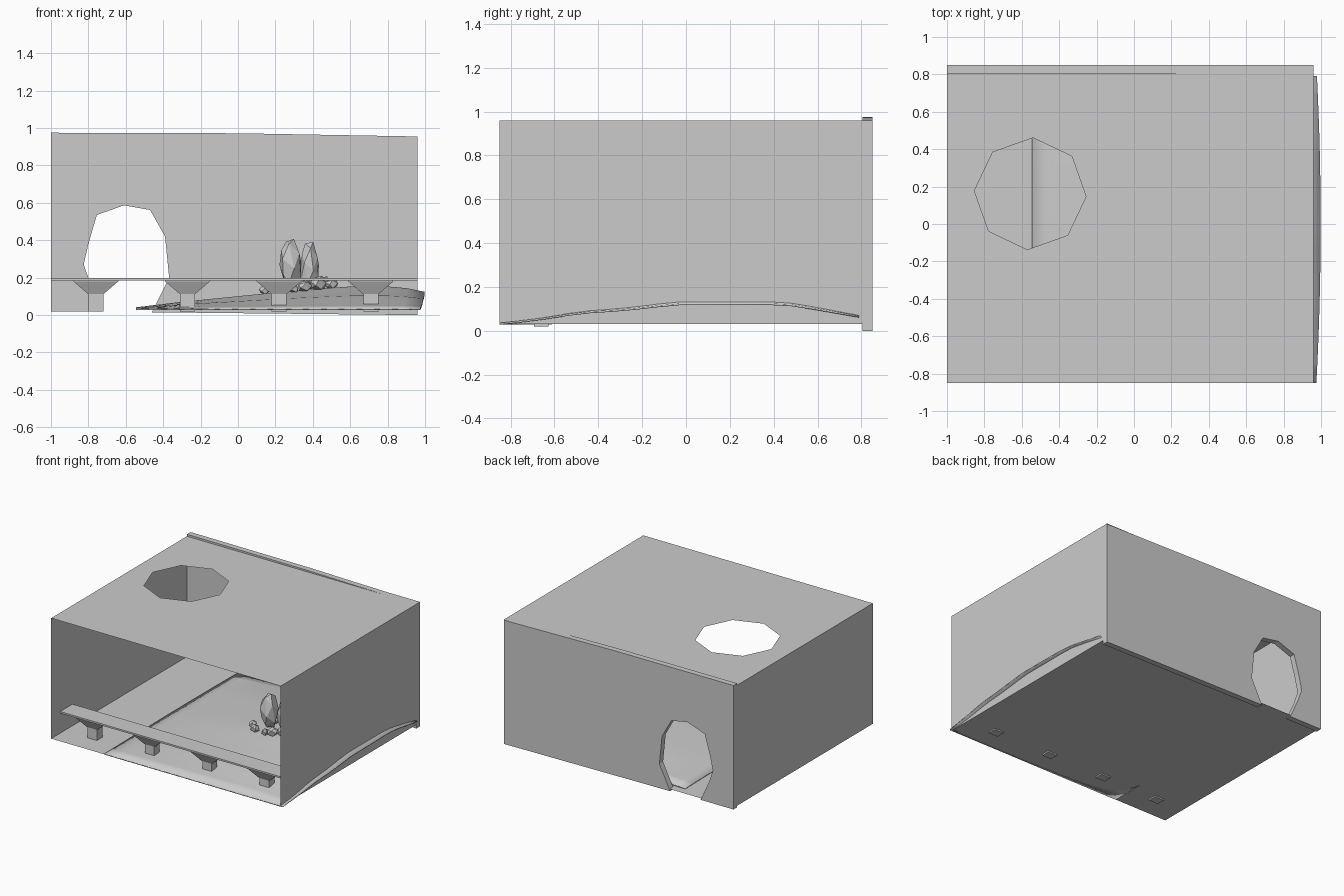
import bpy, bmesh, math, random
from mathutils import Vector

if "Cube" in bpy.data.objects:
    bpy.data.objects.remove(bpy.data.objects["Cube"])

random.seed(4)


def finish(name, bm, smooth=False):
    bmesh.ops.recalc_face_normals(bm, faces=bm.faces)
    me = bpy.data.meshes.new(name)
    bm.to_mesh(me)
    bm.free()
    ob = bpy.data.objects.new(name, me)
    bpy.context.collection.objects.link(ob)
    for p in me.polygons:
        p.use_smooth = smooth
    return ob


def extrude_y(name, outline, y0, y1):
    """Extrude an x-z outline from y0 to y1."""
    bm = bmesh.new()
    f = bm.faces.new([bm.verts.new((x, y0, z)) for x, z in outline])
    r = bmesh.ops.extrude_face_region(bm, geom=[f])
    verts = [v for v in r["geom"] if isinstance(v, bmesh.types.BMVert)]
    bmesh.ops.translate(bm, verts=verts, vec=(0, y1 - y0, 0))
    return finish(name, bm)


def sheet(name, points):
    bm = bmesh.new()
    bm.faces.new([bm.verts.new(p) for p in points])
    return finish(name, bm)


def lerp(table, t):
    """Piecewise linear lookup."""
    for (a, va), (b, vb) in zip(table, table[1:]):
        if t <= b:
            k = max(0, (t - a) / (b - a))
            return va + (vb - va) * k
    return table[-1][1]


L, R, F, B, Z0, Z1 = -1.0, 0.96, -0.85, 0.85, 0.03, 0.96

# Thin room shell, open at the front
sheet("floor", [(L, F, Z0), (R, F, Z0), (R, B, Z0), (L, B, Z0)])
for name, x in (("left_wall", L), ("right_wall", R)):
    sheet(name, [(x, F, Z0), (x, B, Z0), (x, B, Z1), (x, F, Z1)])

# Roof with octagonal skylight
bm = bmesh.new()
loops = [[(L, F), (R, F), (R, B), (L, B)],
         [(-0.555 + 0.299 * math.cos(math.radians(45 * i - 3)),
           0.162 + 0.299 * math.sin(math.radians(45 * i - 3))) for i in range(8)]]
edges = []
for loop in loops:
    vs = [bm.verts.new((x, y, Z1)) for x, y in loop]
    edges += [bm.edges.new((vs[i], vs[i - 1])) for i in range(len(vs))]
bmesh.ops.triangle_fill(bm, edges=edges, use_beauty=True)
finish("roof", bm)

# Thick back wall with a cave-like doorway
extrude_y("back_wall", [
    (L, 0.018), (-0.72, 0.018), (-0.79, 0.17), (-0.825, 0.27), (-0.80, 0.38),
    (-0.755, 0.535), (-0.61, 0.587), (-0.47, 0.562), (-0.39, 0.42),
    (-0.368, 0.2), (-0.46, 0.015), (R, 0.0), (R, 0.955), (0, 0.972), (L, 0.975)],
    0.805, 0.85)

# Sloping ground mound
fx = [(-0.55, 0.005), (-0.3, 0.035), (0, 0.065), (0.3, 0.095), (0.6, 0.117),
      (0.8, 0.117), (0.9, 0.108), (1, 0.088)]
gy = [(-0.85, 0.0), (-0.68, 0.2), (-0.48, 0.55), (-0.28, 0.7), (-0.05, 1),
      (0.38, 1), (0.5, 0.92), (0.79, 0.35)]


def ground(x, y):
    return 0.036 + lerp(fx, x) * lerp(gy, y)


bm = bmesh.new()
NX, NY = 16, 16
grid = []
for j in range(NY + 1):
    y = -0.85 + 1.64 * j / NY
    right = 0.975 + 0.023 * (1 - (y / 0.85) ** 2)
    row = []
    for i in range(NX + 1):
        x = -0.545 + (right + 0.545) * i / NX
        row.append(bm.verts.new((x, y, ground(x, y))))
    grid.append(row)
for j in range(NY):
    for i in range(NX):
        bm.faces.new((grid[j][i], grid[j][i + 1], grid[j + 1][i + 1], grid[j + 1][i]))
mound = finish("ground_mound", bm, True)
s = mound.modifiers.new("thickness", "SOLIDIFY")
s.thickness = 0.008
s.offset = -1

# Walkway deck
extrude_y("walkway_deck", [(L, 0.184), (R, 0.184), (R, 0.197), (L, 0.197)], -0.74, -0.59)


# Posts with flared brackets, as stacked square sections
def post(name, cx, cy):
    bm = bmesh.new()
    rings = []
    for hx, hy, z in [(0.04, 0.033, 0.02), (0.04, 0.033, 0.113),
                      (0.043, 0.036, 0.114), (0.12, 0.07, 0.18), (0.12, 0.07, 0.186)]:
        rings.append([bm.verts.new((cx + a * hx, cy + b * hy, z))
                      for a, b in ((-1, -1), (1, -1), (1, 1), (-1, 1))])
    for lo, hi in zip(rings, rings[1:]):
        for i in range(4):
            bm.faces.new((lo[i - 1], lo[i], hi[i], hi[i - 1]))
    bm.faces.new(rings[0])
    bm.faces.new(rings[-1])
    finish(name, bm)


for i in range(4):
    post(f"walkway_post_{i + 1}", -0.76 + 0.49 * i, -0.66)


# Faceted rocks from convex hulls
def rock(name, x, y, z, sx, sy, sz, n=18):
    bm = bmesh.new()
    for i in range(n):
        h = 1 - 2 * (i + 0.5) / n
        a = i * 2.4 + random.uniform(-0.3, 0.3)
        r = math.sqrt(1 - h * h)
        d = Vector((r * math.cos(a), r * math.sin(a), h)) * random.uniform(0.88, 1.08)
        bm.verts.new((x + d.x * sx, y + d.y * sy, z + d.z * sz))
    bmesh.ops.convex_hull(bm, input=bm.verts)
    bmesh.ops.dissolve_limit(bm, angle_limit=math.radians(12), verts=bm.verts, edges=bm.edges)
    finish(name, bm)


rock("tall_rock_left", 0.28, -0.02, 0.275, 0.065, 0.065, 0.155)
rock("tall_rock_right", 0.385, 0.02, 0.26, 0.053, 0.06, 0.14)
small = [(0.14, -0.02, 0.03), (0.20, -0.08, 0.035), (0.30, -0.10, 0.03), (0.36, -0.09, 0.04),
         (0.43, -0.06, 0.05), (0.50, 0.0, 0.038), (0.46, 0.07, 0.045), (0.24, 0.08, 0.04)]
for i, (x, y, r) in enumerate(small):
    rock(f"small_rock_{i + 1}", x, y, ground(x, y) + r * 0.6, r, r, r * 0.9, 12)
